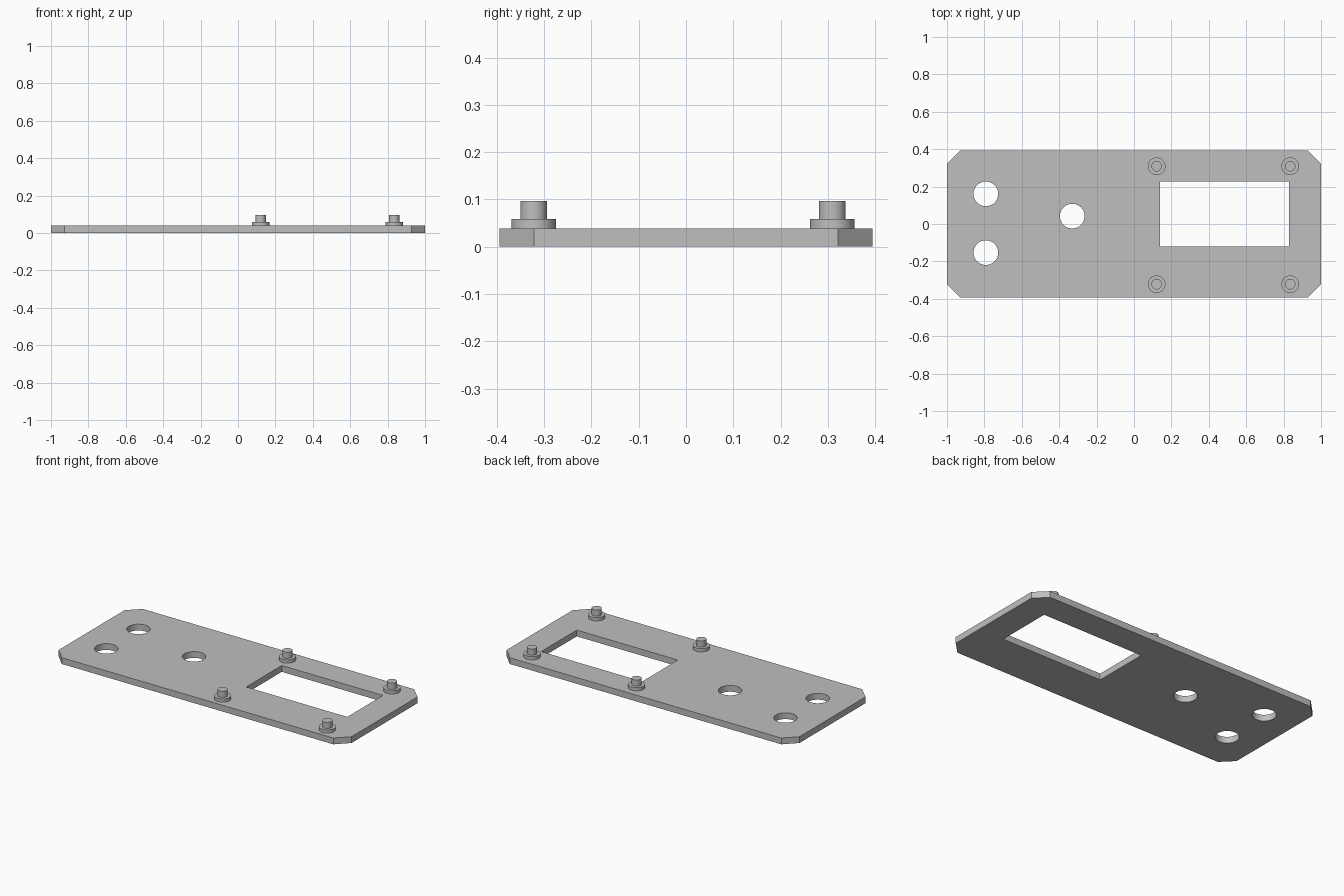
import bpy
import bmesh
import math

cube = bpy.data.objects.get("Cube")
if cube:
    bpy.data.objects.remove(cube, do_unlink=True)

HALF_Y, THICK, CORNER = 0.394, 0.039, 0.073

grey = bpy.data.materials.new("plain grey")
grey.use_nodes = True
colour = (0.52, 0.52, 0.52, 1)
grey.diffuse_color = colour
grey.node_tree.nodes["Principled BSDF"].inputs["Base Color"].default_value = colour


def prism(name, outline, z0, z1):
    """Extrude a flat outline between two heights."""
    bm = bmesh.new()
    face = bm.faces.new([bm.verts.new((x, y, z0)) for x, y in outline])
    top = bmesh.ops.extrude_face_region(bm, geom=[face])["geom"]
    bmesh.ops.translate(bm, vec=(0, 0, z1 - z0),
                        verts=[v for v in top if isinstance(v, bmesh.types.BMVert)])
    bmesh.ops.recalc_face_normals(bm, faces=bm.faces)
    mesh = bpy.data.meshes.new(name)
    bm.to_mesh(mesh)
    bm.free()
    mesh.materials.append(grey)
    obj = bpy.data.objects.new(name, mesh)
    bpy.context.collection.objects.link(obj)
    return obj


def circle(x, y, r, sides=48):
    angles = [math.tau * i / sides for i in range(sides)]
    return [(x + r * math.cos(a), y + r * math.sin(a)) for a in angles]


def rectangle(x0, x1, y0, y1):
    return [(x0, y0), (x1, y0), (x1, y1), (x0, y1)]


def smooth(obj):
    bpy.ops.object.select_all(action="DESELECT")
    obj.select_set(True)
    bpy.context.view_layer.objects.active = obj
    bpy.ops.object.shade_smooth_by_angle(angle=math.radians(30))


# Base plate with clipped corners
a, b = 1 - CORNER, HALF_Y - CORNER
plate = prism("base_plate", [(-a, -HALF_Y), (a, -HALF_Y), (1, -b), (1, b),
                             (a, HALF_Y), (-a, HALF_Y), (-1, b), (-1, -b)], 0, THICK)

# Display window and three round button holes
openings = [rectangle(0.14, 0.83, -0.12, 0.227)]
openings += [circle(x, y, 0.066) for x, y in
             ((-0.792, 0.161), (-0.792, -0.153), (-0.33, 0.042))]
for outline in openings:
    cutter = prism("opening_cutter", outline, -0.1, 0.2)
    cutter.hide_render = True
    cut = plate.modifiers.new("opening", "BOOLEAN")
    cut.operation, cut.solver, cut.object = "DIFFERENCE", "EXACT", cutter
    bpy.context.view_layer.objects.active = plate
    bpy.ops.object.modifier_apply(modifier=cut.name)
    bpy.data.objects.remove(cutter, do_unlink=True)
smooth(plate)

# Stepped mounting posts around the window: wide collar and narrow peg
for row, y in (("front", -0.322), ("back", 0.309)):
    for side, x in (("right", 0.121), ("left", 0.835)):
        smooth(prism(f"{row}_{side}_collar", circle(x, y, 0.047), THICK, 0.059))
        smooth(prism(f"{row}_{side}_peg", circle(x, y, 0.028), 0.059, 0.097))
